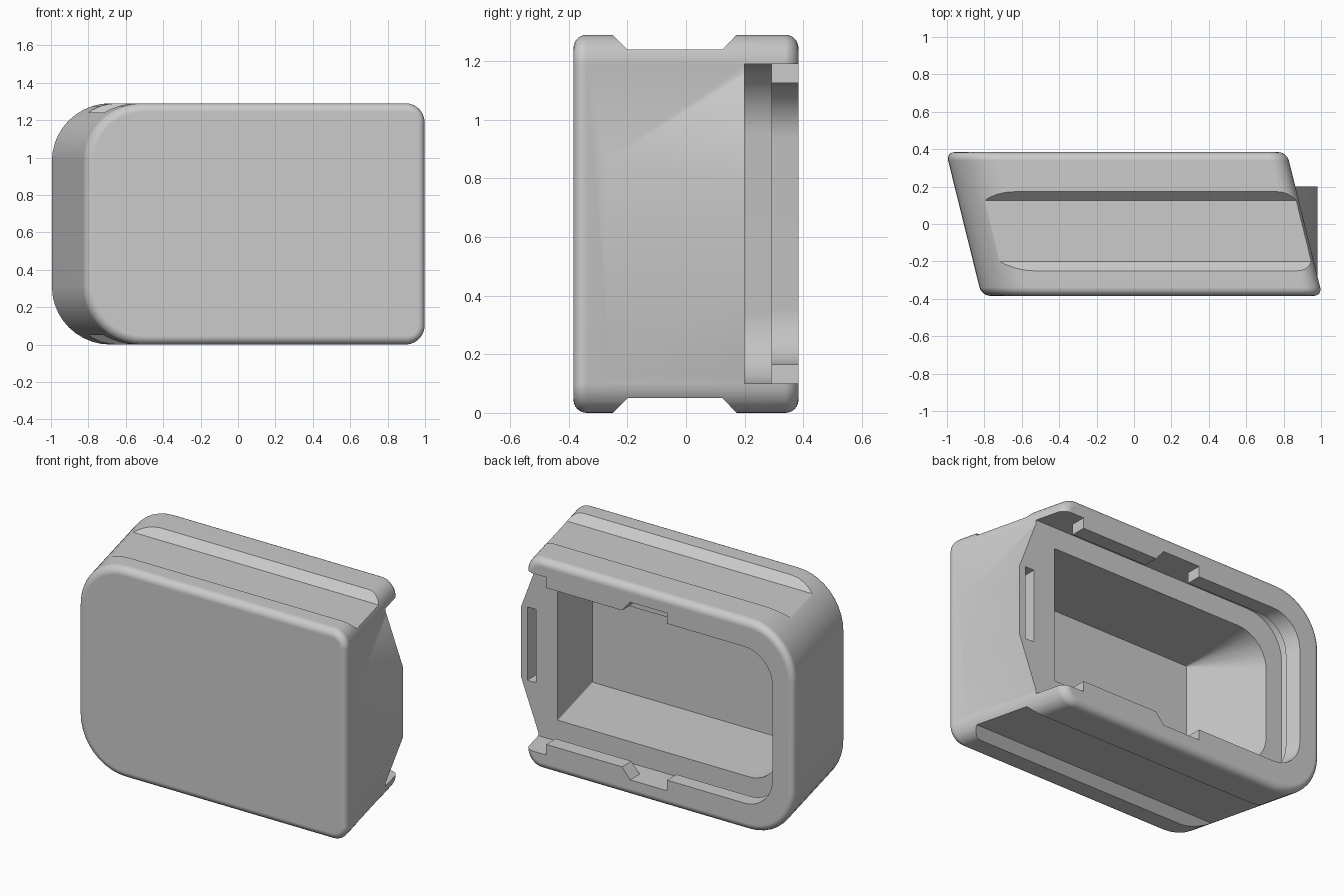
import bpy, bmesh, math

SHEAR = -0.247
HALF = 0.384
TOP = 1.29

old = bpy.data.objects.get("Cube")
if old:
    bpy.data.objects.remove(old, do_unlink=True)

grey = bpy.data.materials.new("plain_grey")
grey.use_nodes = True
grey.diffuse_color = (0.6, 0.6, 0.6, 1)
grey.node_tree.nodes["Principled BSDF"].inputs["Base Color"].default_value = (0.6, 0.6, 0.6, 1)


def rounded(x0, x1, z0, z1, r_left, r_right, n=10):
    """Rounded rectangle in x and z with its own radius at each end."""
    corners = [(x0, z0, 1, 1, r_left, 180), (x1, z0, -1, 1, r_right, 270),
               (x1, z1, -1, -1, r_right, 0), (x0, z1, 1, -1, r_left, 90)]
    pts = []
    for x, z, sx, sz, r, start in corners:
        for i in range(n + 1):
            a = math.radians(start + 90 * i / n)
            pts.append((x + sx * r + r * math.cos(a), z + sz * r + r * math.sin(a)))
    return pts


def loft(name, sections, shear=0.0):
    """Solid through matching xz sections, given as (y, points)."""
    bm = bmesh.new()
    rings = [[bm.verts.new((x + shear * y, y, z)) for x, z in pts] for y, pts in sections]
    for a, b in zip(rings, rings[1:]):
        for i in range(len(a)):
            j = (i + 1) % len(a)
            bm.faces.new((a[i], a[j], b[j], b[i]))
    bm.faces.new(rings[0])
    bm.faces.new(rings[-1])
    bmesh.ops.remove_doubles(bm, verts=bm.verts, dist=1e-5)
    bmesh.ops.recalc_face_normals(bm, faces=bm.faces)
    mesh = bpy.data.meshes.new(name)
    bm.to_mesh(mesh)
    bm.free()
    mesh.materials.append(grey)
    obj = bpy.data.objects.new(name, mesh)
    bpy.context.collection.objects.link(obj)
    return obj


def prism(name, pts, y0, y1, shear=0.0):
    return loft(name, [(y0, pts), (y1, pts)], shear)


def box(name, x0, x1, y0, y1, z0, z1):
    return prism(name, [(x0, z0), (x1, z0), (x1, z1), (x0, z1)], y0, y1)


def combine(target, tool, operation="DIFFERENCE"):
    mod = target.modifiers.new(tool.name, "BOOLEAN")
    mod.operation, mod.solver, mod.object = operation, "EXACT", tool
    tool.hide_render = True
    bpy.context.view_layer.objects.active = target
    bpy.ops.object.modifier_apply(modifier=mod.name)
    bpy.data.objects.remove(tool, do_unlink=True)


# Slanted case body with rounded front and back edges
def outline(d):
    return rounded(-0.91 + d, 0.912 - d, d, TOP - d, 0.31 - d, 0.1 - d)


R, STEPS = 0.045, 6
arc = [math.radians(90 * i / STEPS) for i in range(STEPS + 1)]
front = [(-HALF + R * (1 - math.sin(a)), outline(R * (1 - math.cos(a)))) for a in reversed(arc)]
back = [(-y, pts) for y, pts in reversed(front)]
case = loft("case_body", front + back, SHEAR)

# End tab that tapers into the slanted side
side = 0.912 + SHEAR * 0.2 - 0.008
tab = loft("end_tab", [
    (-0.31, [(0.7, 0.1), (0.975, 0.1), (0.98, 0.43), (0.98, 0.86), (0.975, 1.19), (0.7, 1.19)]),
    (0.2, [(0.7, 0.1), (side, 0.1), (0.98, 0.43), (0.98, 0.86), (side, 1.19), (0.7, 1.19)])])
combine(case, tab, "UNION")

# Lid track: undercut channel, narrower lip opening, open end
combine(case, prism("channel_cutter", rounded(-0.83, 2, 0.1, 1.19, 0.24, 0.05), 0.2, 0.292, SHEAR))
combine(case, prism("lip_cutter", rounded(-0.76, 2, 0.165, 1.125, 0.19, 0.05), 0.285, 0.5, SHEAR))
combine(case, prism("open_end_cutter", [(0.68, 0.1), (2, 0.1), (2, 1.19), (0.68, 1.19)], 0.2, 0.5))

# Latch notches through both lips, slanted on one side
combine(case, prism("notch_cutter", [(-0.14, 0.1), (0.11, 0.1), (0.17, 0.17), (0.17, 1.12),
                                     (0.11, 1.19), (-0.14, 1.19)], 0.25, 0.5))

# Main cavity, round at the mouth and square at the bottom
combine(case, loft("cavity_cutter", [
    (-0.32, rounded(-0.72, 0.78, 0.23, 1.06, 0.005, 0.005)),
    (0.2, rounded(-0.72, 0.78, 0.23, 1.06, 0.2, 0.005)),
    (0.24, rounded(-0.72, 0.78, 0.23, 1.06, 0.2, 0.005))], SHEAR))

# Slot in the tab
combine(case, box("slot_cutter", 0.878, 0.937, 0.08, 0.3, 0.42, 0.87))


# Grip grooves along the top and the bottom
def groove(name, z_edge, inward):
    """Trapezoid groove running along x."""
    profile = [(-0.3, -0.05), (-0.2, 0.05), (0.125, 0.05), (0.22, -0.05)]
    bm = bmesh.new()
    ends = [[bm.verts.new((x, y, z_edge + inward * d)) for y, d in profile] for x in (-1.5, 1.5)]
    for i in range(4):
        j = (i + 1) % 4
        bm.faces.new((ends[0][i], ends[0][j], ends[1][j], ends[1][i]))
    for e in ends:
        bm.faces.new(e)
    bmesh.ops.recalc_face_normals(bm, faces=bm.faces)
    mesh = bpy.data.meshes.new(name)
    bm.to_mesh(mesh)
    bm.free()
    mesh.materials.append(grey)
    obj = bpy.data.objects.new(name, mesh)
    bpy.context.collection.objects.link(obj)
    return obj


combine(case, groove("bottom_groove_cutter", 0, 1))
combine(case, groove("top_groove_cutter", TOP, -1))

# Smooth fillets, crisp edges
bpy.ops.object.select_all(action="DESELECT")
case.select_set(True)
bpy.context.view_layer.objects.active = case
bpy.ops.object.shade_smooth_by_angle(angle=math.radians(25))
weighted = case.modifiers.new("even_shading", "WEIGHTED_NORMAL")
weighted.keep_sharp = True
